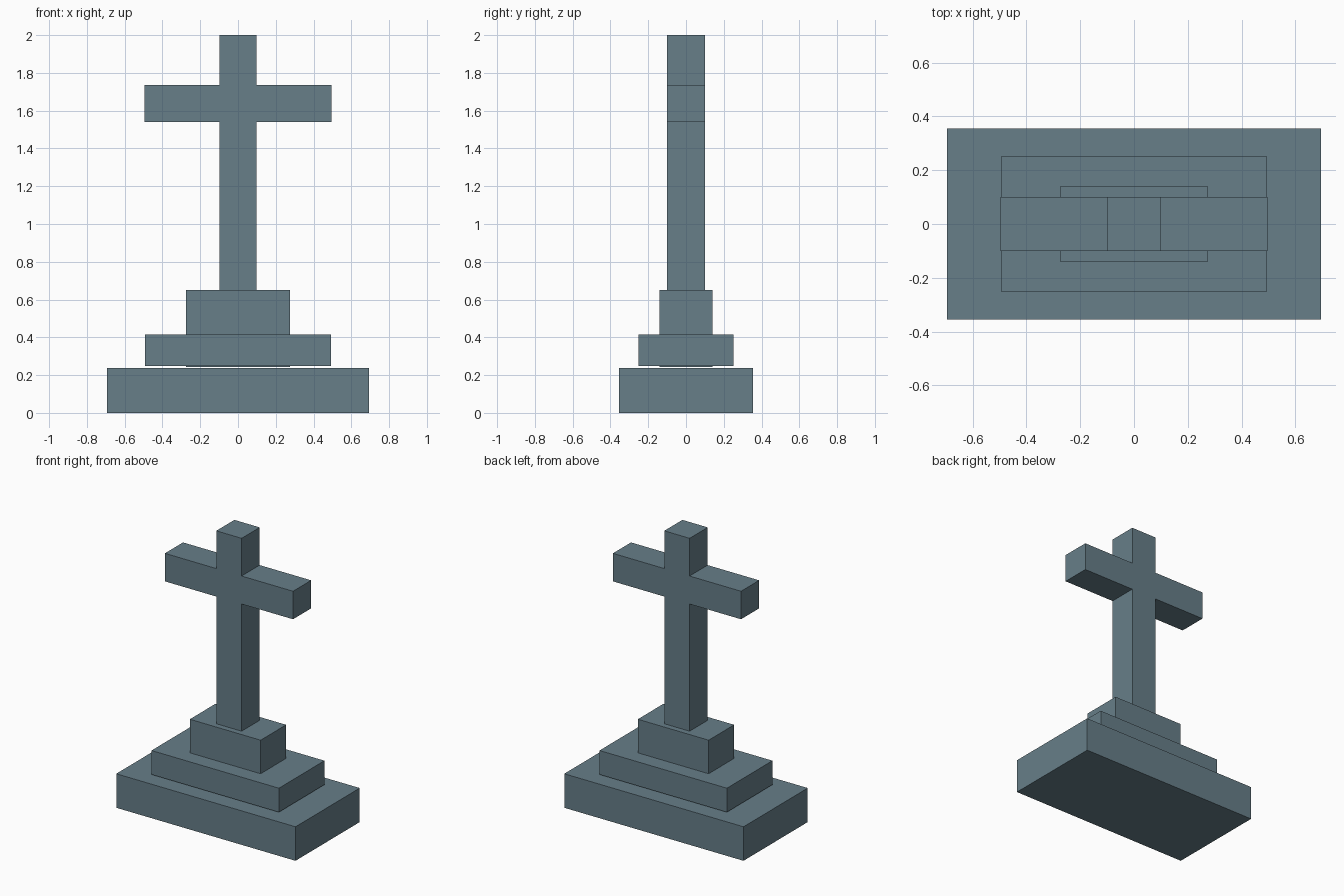
import bpy, bmesh

if "Cube" in bpy.data.objects:
    bpy.data.objects.remove(bpy.data.objects["Cube"])

# Blue-grey stone
stone = bpy.data.materials.new("stone")
stone.diffuse_color = (0.135, 0.21, 0.25, 1)
stone.use_nodes = True
stone.node_tree.nodes["Principled BSDF"].inputs["Base Color"].default_value = stone.diffuse_color


def new_object(name, bm):
    bmesh.ops.recalc_face_normals(bm, faces=bm.faces[:])
    mesh = bpy.data.meshes.new(name)
    bm.to_mesh(mesh)
    bm.free()
    mesh.materials.append(stone)
    obj = bpy.data.objects.new(name, mesh)
    bpy.context.collection.objects.link(obj)
    return obj


def block(name, half_x, half_y, z0, z1):
    bm = bmesh.new()
    bmesh.ops.create_cube(bm, size=1)
    bmesh.ops.scale(bm, vec=(2 * half_x, 2 * half_y, z1 - z0), verts=bm.verts)
    bmesh.ops.translate(bm, vec=(0, 0, (z0 + z1) / 2), verts=bm.verts)
    return new_object(name, bm)


# Stepped plinth; the upper step runs down through the thin joint below the middle step
block("lower_step", 0.694, 0.355, 0.0, 0.238)
block("middle_step", 0.493, 0.252, 0.247, 0.415)
block("upper_step", 0.274, 0.141, 0.244, 0.65)

# Cross: one half outline mirrored into a closed profile, then extruded in depth
HALF_W, ARM, DEPTH = 0.098, 0.496, 0.2
half = [(HALF_W, 0.65), (HALF_W, 1.54), (ARM, 1.54),
        (ARM, 1.736), (HALF_W, 1.736), (HALF_W, 2.0)]
outline = half + [(-x, z) for x, z in reversed(half)]
bm = bmesh.new()
face = bm.faces.new([bm.verts.new((x, -DEPTH / 2, z)) for x, z in outline])
result = bmesh.ops.extrude_face_region(bm, geom=[face], use_keep_orig=True)
moved = [g for g in result["geom"] if isinstance(g, bmesh.types.BMVert)]
bmesh.ops.translate(bm, vec=(0, DEPTH, 0), verts=moved)
new_object("cross", bm)
